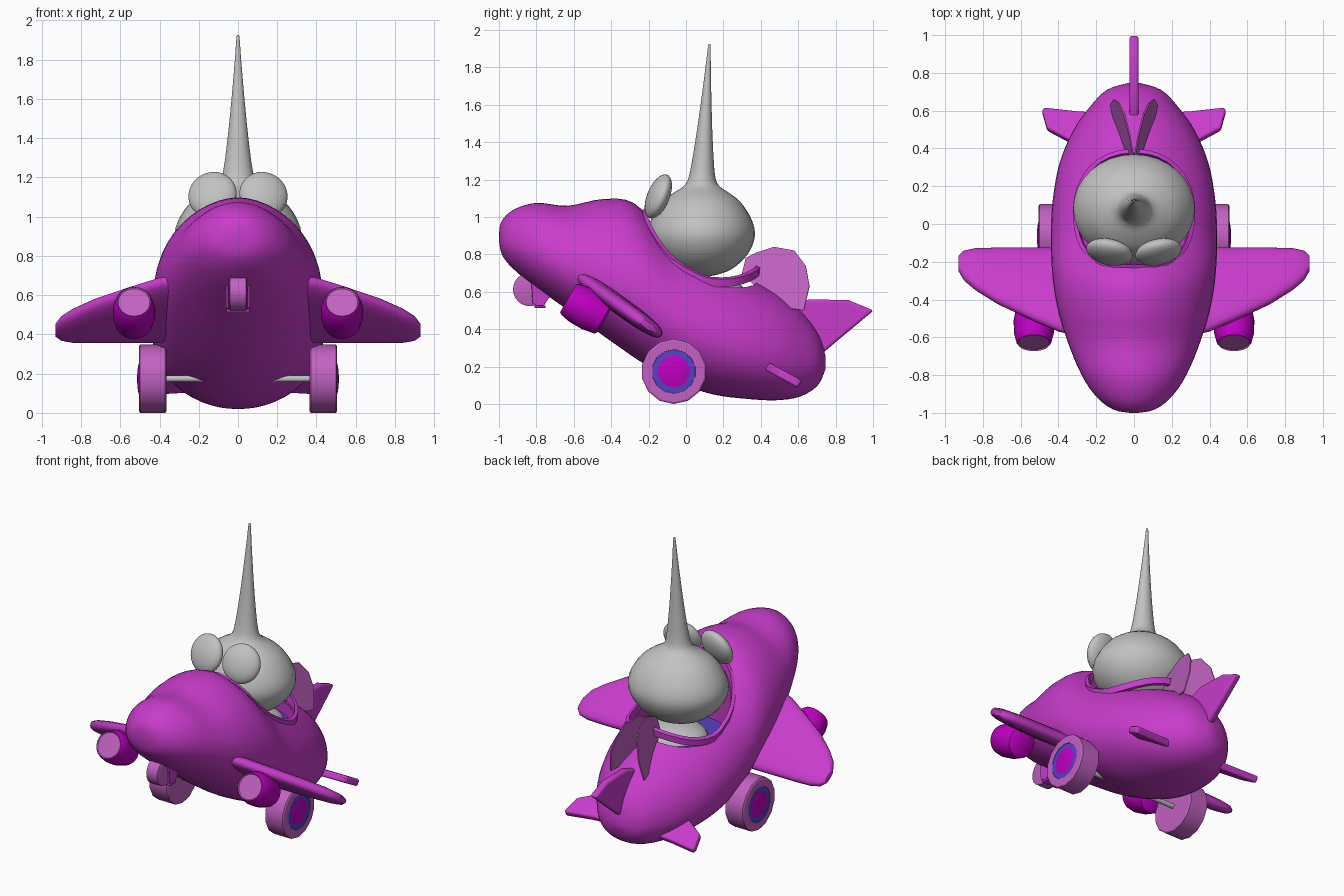
import bpy, bmesh, math
from mathutils import Vector

if "Cube" in bpy.data.objects:
    bpy.data.objects.remove(bpy.data.objects["Cube"])


def material(name, r, g, b):
    m = bpy.data.materials.new(name)
    m.diffuse_color = (r, g, b, 1)
    m.use_nodes = True
    m.node_tree.nodes["Principled BSDF"].inputs["Base Color"].default_value = m.diffuse_color
    return m


MAGENTA = material("magenta", 0.58, 0.045, 0.60)
DEEP = material("deep magenta", 0.52, 0.0, 0.54)
PINK = material("soft pink", 0.54, 0.12, 0.54)
BLUE = material("violet blue", 0.09, 0.055, 0.55)
GREY = material("light grey", 0.54, 0.54, 0.54)


def smooth(ob, angle=40):
    bpy.ops.object.select_all(action='DESELECT')
    ob.select_set(True)
    bpy.context.view_layer.objects.active = ob
    bpy.ops.object.shade_smooth_by_angle(angle=math.radians(angle))


def loft(name, rings, mats, bands=None, angle=40, bevel=0):
    """Skin equal-length closed rings; bands gives a material slot per span, then the end cap."""
    bm = bmesh.new()
    loops = [[bm.verts.new(p) for p in r] for r in rings]
    n = len(loops[0])
    for k, (a, b) in enumerate(zip(loops, loops[1:])):
        for i in range(n):
            f = bm.faces.new((a[i], a[(i + 1) % n], b[(i + 1) % n], b[i]))
            f.material_index = bands[k] if bands else 0
    bm.faces.new(loops[0][::-1]).material_index = bands[0] if bands else 0
    bm.faces.new(loops[-1]).material_index = bands[-1] if bands else 0
    bmesh.ops.recalc_face_normals(bm, faces=bm.faces[:])
    me = bpy.data.meshes.new(name)
    bm.to_mesh(me)
    bm.free()
    for m in mats:
        me.materials.append(m)
    ob = bpy.data.objects.new(name, me)
    bpy.context.collection.objects.link(ob)
    if bevel:
        mod = ob.modifiers.new("bevel", 'BEVEL')
        mod.width, mod.segments = bevel, 3
    smooth(ob, angle)
    return ob


def lathe(name, profile, loc, axis, mats, bands=None, segs=24, angle=40):
    """Turn (distance, radius) pairs around an axis."""
    rot = Vector((0, 0, 1)).rotation_difference(Vector(axis)).to_matrix()
    rings = [[Vector(loc) + rot @ Vector((r * math.cos(t), r * math.sin(t), d))
              for t in (2 * math.pi * i / segs for i in range(segs))] for d, r in profile]
    return loft(name, rings, mats, bands, angle)


def slab(name, outline, normal, thick, mat, bevel):
    """Flat plate from an outline of 3D points."""
    nv = Vector(normal).normalized() * thick / 2
    return loft(name, [[Vector(p) - nv for p in outline], [Vector(p) + nv for p in outline]],
                [mat], bevel=bevel)


def ellipsoid(name, loc, scale, mat, rot=(0, 0, 0)):
    bpy.ops.mesh.primitive_uv_sphere_add(segments=32, ring_count=16, location=loc, rotation=rot)
    ob = bpy.context.object
    ob.name, ob.scale = name, scale
    ob.data.materials.append(mat)
    smooth(ob, 60)


def spline(pts, steps):
    """Catmull-Rom through tuples."""
    out = []
    for i in range(len(pts) - 1):
        p = [Vector(pts[max(0, min(len(pts) - 1, i + k))]) for k in (-1, 0, 1, 2)]
        for s in range(steps):
            t = s / steps
            out.append(0.5 * (2 * p[1] + (p[2] - p[0]) * t
                              + (2 * p[0] - 5 * p[1] + 4 * p[2] - p[3]) * t * t
                              + (3 * p[1] - p[0] - 3 * p[2] + p[3]) * t ** 3))
    return out + [Vector(pts[-1])]


def power(v, e):
    return math.copysign(abs(v) ** e, v)


def circle(n):
    return [(math.cos(2 * math.pi * i / n), math.sin(2 * math.pi * i / n)) for i in range(n)]


# Fuselage: top y, top z, bottom y, bottom z, half width
stations = [(-1.0, .91, -1.0, .87, .02), (-.985, .98, -.98, .79, .11), (-.92, 1.04, -.91, .71, .20),
            (-.80, 1.075, -.79, .615, .28), (-.63, 1.06, -.60, .48, .355), (-.45, 1.095, -.40, .335, .41),
            (-.28, 1.075, -.20, .20, .435), (-.10, .90, 0, .10, .44), (.10, .795, .15, .05, .43),
            (.32, .68, .32, .028, .395), (.50, .585, .48, .02, .325), (.63, .48, .61, .04, .235),
            (.715, .36, .705, .10, .145), (.747, .25, .747, .19, .03)]
rings = []
for s in spline(stations, 4):
    top, bot, w = Vector((0, s[0], s[1])), Vector((0, s[2], s[3])), s[4]
    mid = bot.lerp(top, .43)
    ring = []
    for c, sn in circle(48):
        p = mid + ((top - mid) if sn > 0 else (mid - bot)) * sn
        p.x = w * power(c, 1.1 if sn > 0 else .95)
        ring.append(p)
    rings.append(ring)
fuselage = loft("fuselage", rings, [MAGENTA], angle=50)

# Cockpit opening, squarer at the front, with a raised rim following the hull
opening = []
for c, sn in circle(32):
    ex, ey = (.65, .75) if sn < 0 else (.9, 1)
    opening.append((.305 * power(c, ex), .08 + .30 * power(sn, ey)))
bpy.context.view_layer.update()
rim_pts = []
for x, y in opening:
    hit, pos, _, _ = fuselage.ray_cast(Vector((x, y, 3)), Vector((0, 0, -1)))
    rim_pts.append(Vector((x, y, (pos.z if hit else .65) + max(0, y - .1) * .25)))
cutter = loft("cockpit_cutter", [[(x, y, z) for x, y in opening] for z in (.55, 1.6)], [MAGENTA])
cutter.hide_render = True
cutter.hide_set(True)
mod = fuselage.modifiers.new("cockpit", 'BOOLEAN')
mod.operation, mod.object, mod.solver = 'DIFFERENCE', cutter, 'EXACT'
bpy.context.view_layer.objects.active = fuselage
bpy.ops.object.modifier_apply(modifier="cockpit")
smooth(fuselage, 40)

# Rim as a flattened band standing along the opening
rim_bm = bmesh.new()
loops = []
for p in rim_pts:
    out = Vector((p.x, p.y - .08, 0)).normalized()
    loops.append([rim_bm.verts.new(p + out * u + Vector((0, 0, v)))
                  for u, v in ((-.012, -.03), (.014, -.03), (.018, .012), (-.004, .022))])
for a, b in zip(loops, loops[1:] + loops[:1]):
    for i in range(4):
        rim_bm.faces.new((a[i], a[(i + 1) % 4], b[(i + 1) % 4], b[i]))
bmesh.ops.recalc_face_normals(rim_bm, faces=rim_bm.faces[:])
rim_me = bpy.data.meshes.new("cockpit_rim")
rim_bm.to_mesh(rim_me)
rim_bm.free()
rim_me.materials.append(MAGENTA)
rim = bpy.data.objects.new("cockpit_rim", rim_me)
bpy.context.collection.objects.link(rim)
smooth(rim)
loft("seat", [[(x * .85, .08 + (y - .08) * .85, z) for x, y in opening] for z in (.551, .60)], [BLUE])

# Pilot: torso, head drawn up into a spike, eyes
ellipsoid("pilot_torso", (0, .13, .59), (.22, .19, .09), GREY)
head = [(.68, .01), (.69, .09), (.72, .18), (.78, .26), (.85, .308), (.92, .322), (1.0, .295),
        (1.08, .235), (1.13, .165), (1.165, .108), (1.22, .078), (1.4, .053), (1.6, .033),
        (1.8, .016), (1.91, .008), (1.925, .003)]
rings = []
for z, r in spline(head, 3):
    yc = .082 + max(0, z - 1.15) * .056
    rings.append([(r * c, yc + .89 * r * sn, z) for c, sn in circle(32)])
loft("pilot_head", rings, [GREY], angle=60)

# Nose wheel in its bracket
lathe("nose_wheel", [(-.046, .075), (-.04, .09), (.04, .09), (.046, .075)], (0, -.835, .613), (1, 0, 0), [PINK])
for s in (-1, 1):
    slab("nose_bracket_side", [(s * .055, y, z) for y, z in
                               ((-.83, .69), (-.82, .54), (-.80, .525), (-.76, .525), (-.70, .62))],
         (1, 0, 0), .014, MAGENTA, .004)
slab("nose_bracket_base", [(x, y, .52) for x, y in ((-.06, -.81), (.06, -.81), (.06, -.75), (-.06, -.75))],
     (0, 0, 1), .014, MAGENTA, .004)

# Upright tail fin
slab("tail_fin", [(0, y, z) for y, z in ((.5, .5), (.66, .56), (.87, .555), (1.003, .5), (.74, .28), (.6, .25))],
     (1, 0, 0), .05, MAGENTA, .015)

# Wing sections: x, leading y, trailing y, thickness
wing = [(.25, -.60, -.135, .10), (.40, -.565, -.13, .10), (.55, -.50, -.13, .095), (.72, -.42, -.13, .088),
        (.84, -.345, -.133, .078), (.90, -.295, -.145, .062), (.93, -.245, -.17, .035)]
stab_outline = [(.15, .58), (.30, .59), (.48, .61), (.485, .59), (.46, .5), (.31, .42), (.15, .4)]
scarf_outline = [(.30, .70), (.32, .78), (.38, .81), (.47, .84), (.58, .82), (.64, .74), (.66, .63),
                 (.63, .5), (.5, .52), (.4, .6)]

for s, side in ((-1, "left"), (1, "right")):
    ellipsoid("eye_" + side, (s * .13, -.148, 1.11), (.125, .056, .125), GREY,
              (math.radians(-22), 0, math.radians(s * 12)))
    # Swept wing and tail plane, both sloping along the body
    rings = []
    for x, y0, y1, t in wing:
        mid, half = (y0 + y1) / 2, (y1 - y0) / 2
        rings.append([Vector((s * x, mid + half * power(c, .7), .38 - .72 * (mid + half * power(c, .7) + .15)))
                      + Vector((0, .58, .81)) * t / 2 * power(sn, .8) for c, sn in circle(24)])
    loft("wing_" + side, rings, [MAGENTA], angle=50)
    slab("tail_plane_" + side, [(s * x, y, .215 - .55 * (y - .41)) for x, y in stab_outline],
         (0, .48, .87), .045, MAGENTA, .012)
    # Scarf tail behind the head, leaning in at the top
    slab("scarf_" + side, [(s * (.04 + .22 * (y - .38) - .2 * (z - .65)), y, z) for y, z in scarf_outline],
         (s, -.22, .2), .008, PINK, 0)
    # Engine pod with a pale intake
    lathe("engine_" + side, [(-.115, .078), (-.105, .094), (-.03, .107), (.05, .106), (.10, .094),
                             (.112, .086), (.106, .080)],
          (s * .53, -.533, .51), (0, -.87, .5), [DEEP, PINK], [0, 0, 0, 0, 0, 1, 1])
    # Main wheel: tyre, ring and domed hub
    lathe("wheel_" + side, [(-.07, .165), (-.064, .174), (.064, .174), (.07, .165), (.07, .118), (.068, .117),
                            (.068, .086), (.073, .07), (.077, .045), (.079, .01)],
          (s * .435, -.065, .174), (s, 0, 0), [PINK, BLUE, DEEP],
          [0, 0, 0, 0, 1, 1, 2, 2, 2, 2], 14, 28)
    lathe("axle_" + side, [(0, .016), (.27, .016)], (s * .12, -.065, .174), (s, 0, 0), [GREY], segs=12)
